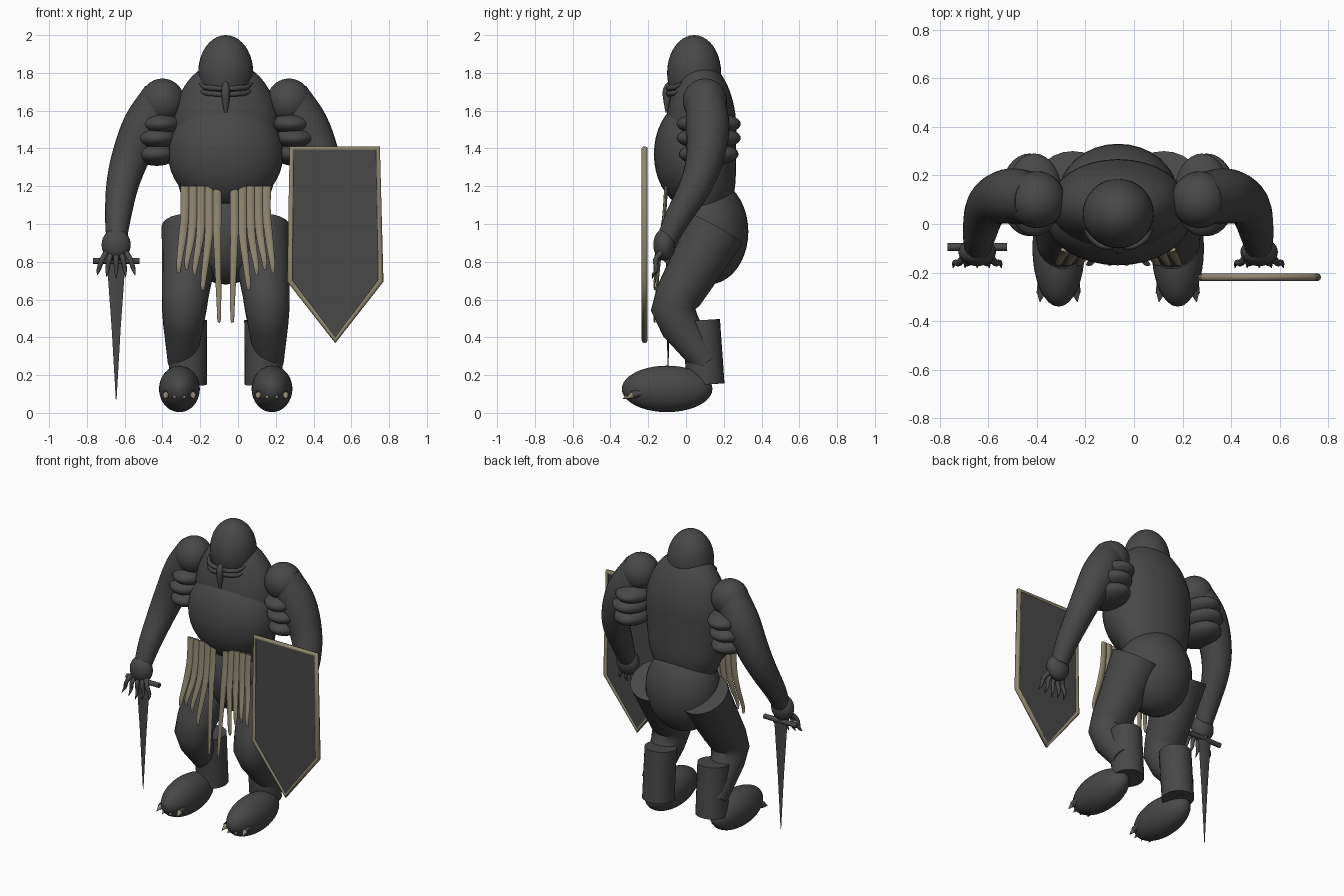
import bpy, bmesh, math
from mathutils import Vector

cube = bpy.data.objects.get("Cube")
if cube:
    bpy.data.objects.remove(cube, do_unlink=True)

CX = -0.065  # the body's own mirror plane


def material(name, rgb):
    m = bpy.data.materials.new(name)
    m.use_nodes = True
    m.diffuse_color = (*rgb, 1)
    m.node_tree.nodes["Principled BSDF"].inputs["Base Color"].default_value = (*rgb, 1)
    return m


GREY = material("charcoal_grey", (0.065, 0.065, 0.065))
TAN = material("dull_tan", (0.28, 0.245, 0.165))


def finish(name, bm, mat):
    bmesh.ops.recalc_face_normals(bm, faces=bm.faces)
    me = bpy.data.meshes.new(name)
    bm.to_mesh(me)
    bm.free()
    me.materials.append(mat)
    ob = bpy.data.objects.new(name, me)
    bpy.context.collection.objects.link(ob)
    bpy.ops.object.select_all(action="DESELECT")
    ob.select_set(True)
    bpy.context.view_layer.objects.active = ob
    bpy.ops.object.shade_smooth_by_angle(angle=math.radians(50))
    return ob


def ball(name, centre, radii, mat=GREY):
    bm = bmesh.new()
    bmesh.ops.create_uvsphere(bm, u_segments=32, v_segments=20, radius=1)
    bmesh.ops.scale(bm, vec=radii, verts=bm.verts)
    bmesh.ops.translate(bm, vec=centre, verts=bm.verts)
    return finish(name, bm, mat)


def skin(bm, rings):
    for a, b in zip(rings, rings[1:]):
        for i in range(len(a)):
            j = (i + 1) % len(a)
            bm.faces.new((a[i], a[j], b[j], b[i]))
    bm.faces.new(rings[0])
    bm.faces.new(rings[-1])


def curved(points, steps=4):
    """Catmull-Rom refinement of (x, y, z, radius) points."""
    p = [Vector(q) for q in points]
    p = [p[0] * 2 - p[1]] + p + [p[-1] * 2 - p[-2]]
    out = []
    for a, b, c, d in zip(p, p[1:], p[2:], p[3:]):
        for k in range(steps):
            t = k / steps
            out.append(0.5 * (2 * b + (c - a) * t + (2 * a - 5 * b + 4 * c - d) * t ** 2
                              + (3 * b - a - 3 * c + d) * t ** 3))
    return out + [p[-2]]


def tube(name, points, mat=GREY, sides=12, flat=1.0, smooth=True):
    """Round limb through (x, y, z, radius) points."""
    pts = curved(points) if smooth else [Vector(q) for q in points]
    pos = [Vector(q[:3]) for q in pts]
    along = (pos[-1] - pos[0]).normalized()
    ref = Vector((0, 0, 1)) if abs(along.y) > 0.8 else Vector((0, 1, 0))
    bm = bmesh.new()
    rings = []
    for i, q in enumerate(pts):
        t = Vector()
        if i:
            t += (pos[i] - pos[i - 1]).normalized()
        if i < len(pos) - 1:
            t += (pos[i + 1] - pos[i]).normalized()
        t.normalize()
        u = ref.cross(t).normalized()
        v = t.cross(u)
        r = max(q[3], 0.001)
        rings.append([bm.verts.new(pos[i] + r * (u * math.cos(a) + v * flat * math.sin(a)))
                      for a in (2 * math.pi * k / sides for k in range(sides))])
    skin(bm, rings)
    return finish(name, bm, mat)


# Head and torso
ball("head", (CX, 0.043, 1.80), (0.146, 0.143, 0.20))
bm = bmesh.new()
rings = []
for z, y, rx, ry in curved([(1.08, .09, .2, .14), (1.2, .09, .25, .17), (1.38, .08, .275, .185),
                            (1.55, .08, .28, .185), (1.68, .08, .245, .16),
                            (1.78, .075, .18, .12), (1.85, .07, .09, .07)]):
    rings.append([bm.verts.new((CX + rx * math.cos(a), y + ry * math.sin(a), z))
                  for a in (math.tau * k / 32 for k in range(32))])
skin(bm, rings)
finish("torso", bm, GREY)
ball("belly", (CX, 0.04, 1.37), (0.305, 0.21, 0.29))
ball("pelvis", (CX, 0.12, 0.96), (0.245, 0.21, 0.28))

# Face
tube("nose", [(CX, -.075, 1.76, .012), (CX, -.1, 1.71, .022),
              (CX, -.1, 1.65, .019), (CX, -.1, 1.59, .008)])

for s, side in ((1, "left"), (-1, "right")):
    def P(x, *rest):
        return (CX + s * x, *rest)

    for i in range(2):
        z = 1.735 - 0.03 * i
        tube(f"{side}_whisker_{i + 1}", [P(.01, -.09, z - .02, .012), P(.06, -.09, z - .015, .014),
                                         P(.11, -.06, z - .01, .013), P(.138, -.02, z + .012, .006)])

    # Arm
    ball(f"{side}_shoulder", P(.335, .10, 1.65), (.117, .117, .12))
    tube(f"{side}_arm", [P(.34, .10, 1.68, .1), P(.43, .115, 1.52, .115), P(.505, .10, 1.35, .1),
                         P(.548, .05, 1.2, .085), P(.57, -.04, 1.04, .069),
                         P(.578, -.1, .92, .055)], sides=24)
    for i, (x, z, rx) in enumerate([(.345, 1.53, .115), (.365, 1.455, .12), (.365, 1.37, .11)]):
        ball(f"{side}_arm_muscle_{i + 1}", P(x, .12, z), (rx, .17 - .012 * (i == 2), .062))

    # Hand
    ball(f"{side}_hand", P(.58, -.115, .89), (.077, .058, .085))
    for i in range(5):
        d = (i - 2) / 2
        low = .71 + .02 * abs(d)
        tube(f"{side}_finger_{i + 1}", [P(.58 + .045 * d, -.125, .86, .017), P(.58 + .075 * d, -.16, .81, .014),
                                        P(.58 + .092 * d, -.158, .76, .011),
                                        P(.58 + .1 * d, -.18, low, .002)], sides=8)

    # Leg
    tube(f"{side}_leg", [P(.18, .16, .975, .16), P(.2, .04, .76, .138), P(.215, -.04, .62, .124),
                         P(.22, -.068, .545, .118), P(.225, -.03, .46, .106),
                         P(.232, .11, .265, .075)], sides=24, smooth=False)
    tube(f"{side}_calf_guard", [P(.198, .08, .49, .1), P(.2, .104, .15, .1)],
         sides=24, smooth=False)

    # Foot
    ball(f"{side}_foot", P(.245, -.1, .127), (.108, .24, .123))
    for i in range(4):
        d = (i - 1.5) / 1.5
        x, y = .245 + .065 * d, -.285 + .02 * abs(d)
        tube(f"{side}_toe_{i + 1}", [P(x, y + .04, .11, .02), P(x + .006 * d, y - .02, .095, .02)], sides=10)
        tube(f"{side}_claw_{i + 1}", [P(x + .006 * d, y - .015, .095, .019),
                                      P(x + .012 * d, y - .055, .075, .002)], TAN, sides=8)

    # Hanging loincloth strips
    for i, low in enumerate([.48, .65, .73, .76, .74]):
        x = .045 + .043 * i
        tip = x + .03 * min(i, 1) - .01 * (i == 0)
        tube(f"{side}_loin_strip_{i + 1}", [(*P(x, -.105, 1.2), .022), (*P(x, -.115, 1.05), .022),
                                            (*P(x + .003 * i, -.13, .93), .021),
                                            (*P(tip, -.165, low + .05), .014 if i else .011),
                                            (*P(tip + .003, -.165, low), .008)],
             TAN, sides=8, flat=.45)

# Sword
SX, SY = CX - 0.58, -0.095
tube("sword_guard", [(SX - .123, SY, .805, .016), (SX + .123, SY, .805, .016)], smooth=False)
tube("sword_grip", [(SX, SY, .97, .018), (SX, SY, .8, .018)], smooth=False)
tube("sword_blade", [(SX, SY, .81, .05), (SX, SY, .45, .024), (SX, SY, .07, .002)],
     sides=4, flat=.25, smooth=False)

# Shield panel and rim
OUTLINE = [(.285, 1.40), (.74, 1.40), (.755, .70), (.515, .385), (.275, .70)]
bm = bmesh.new()
back = [bm.verts.new((x, -.212, z)) for x, z in OUTLINE]
front = [bm.verts.new((x, -.226, z)) for x, z in OUTLINE]
skin(bm, [back, front])
finish("shield_panel", bm, GREY)
curve = bpy.data.curves.new("shield_rim", "CURVE")
curve.dimensions = "3D"
curve.bevel_depth = 0.016
curve.bevel_resolution = 2
spline = curve.splines.new("POLY")
spline.points.add(len(OUTLINE) - 1)
for point, (x, z) in zip(spline.points, OUTLINE):
    point.co = (x, -.219, z, 1)
spline.use_cyclic_u = True
curve.materials.append(TAN)
rim = bpy.data.objects.new("shield_rim", curve)
bpy.context.collection.objects.link(rim)
